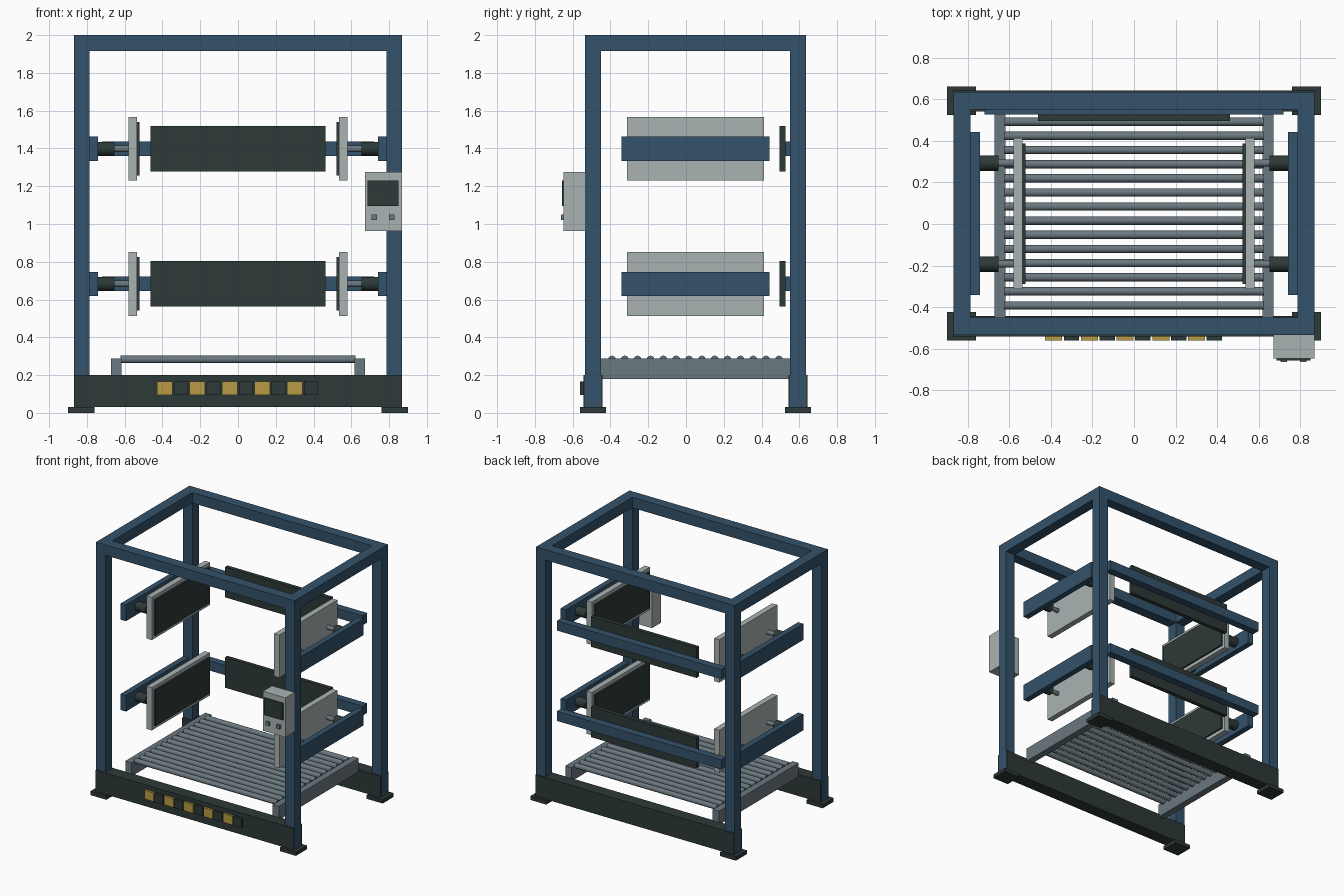
import bpy, bmesh, math
from mathutils import Matrix

cube = bpy.data.objects.get("Cube")
if cube:
    bpy.data.objects.remove(cube, do_unlink=True)


def material(name, rgb):
    mat = bpy.data.materials.new(name)
    mat.use_nodes = True
    mat.diffuse_color = (*rgb, 1)
    mat.node_tree.nodes["Principled BSDF"].inputs["Base Color"].default_value = (*rgb, 1)
    return mat


BLUE = material("frame_blue", (0.034, 0.085, 0.147))
DARK = material("dark_green_grey", (0.026, 0.042, 0.040))
LIGHT = material("light_grey", (0.40, 0.45, 0.45))
STEEL = material("steel_grey", (0.147, 0.19, 0.216))
YELLOW = material("warning_yellow", (0.49, 0.33, 0.058))


def finish(name, bm, mat):
    mesh = bpy.data.meshes.new(name)
    bm.to_mesh(mesh)
    bm.free()
    mesh.materials.append(mat)
    obj = bpy.data.objects.new(name, mesh)
    bpy.context.scene.collection.objects.link(obj)
    return obj


def box(name, mat, x, y, z):
    """Box from (min, max) ranges on each axis."""
    bm = bmesh.new()
    bmesh.ops.create_cube(bm, size=1)
    for v in bm.verts:
        v.co = [sum(r) / 2 + c * abs(r[1] - r[0]) for r, c in zip((x, y, z), v.co)]
    return finish(name, bm, mat)


def cylinder_x(name, mat, x, y, z, radius):
    """Smooth-sided cylinder lying along x."""
    bm = bmesh.new()
    place = Matrix.Translation((sum(x) / 2, y, z)) @ Matrix.Rotation(math.pi / 2, 4, "Y")
    bmesh.ops.create_cone(bm, cap_ends=True, segments=20, radius1=radius, radius2=radius,
                          depth=abs(x[1] - x[0]), matrix=place)
    for f in bm.faces:
        f.smooth = len(f.verts) == 4
    for e in bm.edges:
        e.smooth = all(len(f.verts) == 4 for f in e.link_faces)
    return finish(name, bm, mat)


def span(centre, half):
    return (centre - half, centre + half)


MID = 0.05           # depth centre of the frame
POST_X = 0.8275
TUBE = 0.0415        # half width of the square tube
TOP = 2 - 2 * TUBE
sides = (("left", 1), ("right", -1))
ends = (("front", MID - 0.5425), ("back", MID + 0.5425))

# Frame: posts, feet, top ring and base beams
for end, y in ends:
    for side, s in sides:
        box(f"{end}_{side}_post", BLUE, span(s * POST_X, TUBE), span(y, TUBE), (0.02, TOP))
        box(f"{end}_{side}_foot", DARK, span(s * 0.83, 0.07), span(y, 0.069), (0, 0.03))
    box(f"{end}_top_beam", BLUE, span(0, POST_X + TUBE), span(y, TUBE), (TOP, 2))
    box(f"{end}_base_beam", DARK, span(0, 0.868), span(y, 0.05), (0.03, 0.2))
for side, s in sides:
    box(f"{side}_top_beam", BLUE, span(s * POST_X, TUBE), span(MID, 0.501), (TOP, 2))

# Warning blocks along the front beam
for i in range(10):
    yellow = i % 2 == 0
    box(f"warning_block_{i + 1}", YELLOW if yellow else DARK,
        span(-0.387 + i * 0.086, 0.041 if yellow else 0.037), (-0.56, -0.54), (0.095, 0.165))

# Roller bed
for side, s in sides:
    box(f"{side}_roller_rail", STEEL, span(s * 0.645, 0.027), span(MID, 0.5), (0.18, 0.288))
for i in range(14):
    cylinder_x(f"roller_{i + 1}", STEEL, span(0, 0.622), MID - 0.442 + i * 0.068, 0.283, 0.02)

# Two clamping levels
for level, z in (("lower", 0.683), ("upper", 1.398)):
    for side, s in sides:
        tag = f"{level}_{side}"
        box(f"{tag}_side_beam", BLUE, span(s * 0.765, 0.023), span(MID, 0.392), span(z, 0.064))
        box(f"{tag}_clamp_plate", LIGHT, span(s * 0.558, 0.0225), span(MID, 0.363), span(z, 0.169))
        box(f"{tag}_clamp_pad", DARK, span(s * 0.53, 0.008), span(MID, 0.338), span(z, 0.142))
        for end, dy in (("front", -0.243), ("back", 0.243)):
            cylinder_x(f"{tag}_{end}_cylinder", DARK, (s * 0.653, s * 0.745), MID + dy, z, 0.037)
            cylinder_x(f"{tag}_{end}_rod", STEEL, (s * 0.575, s * 0.66), MID + dy, z, 0.017)
    box(f"{level}_back_rail", BLUE, span(0, 0.72), (0.527, 0.587), span(z, 0.038))
    box(f"{level}_back_pad", DARK, span(0, 0.462), (0.496, 0.528), span(z, 0.12))

# Control box on the front left post
box("control_box", LIGHT, (0.672, 0.869), (-0.648, -0.534), (0.963, 1.275))
box("control_screen", DARK, (0.686, 0.85), (-0.657, -0.647), (1.095, 1.23))
for i, x in enumerate((0.721, 0.814)):
    box(f"control_button_{i + 1}", STEEL, span(x, 0.015), (-0.663, -0.647), span(1.036, 0.015))
